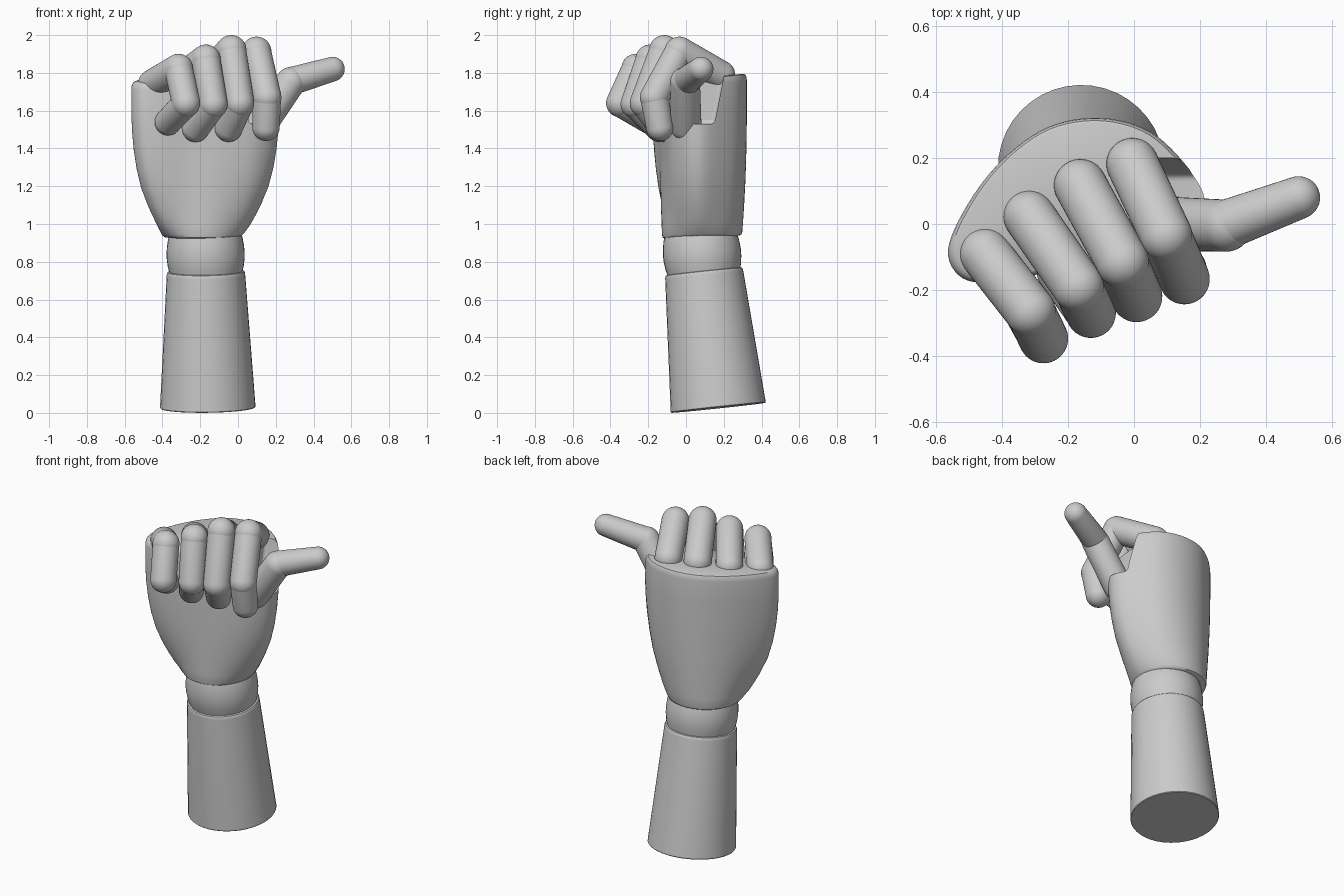
import bpy, bmesh, math
from mathutils import Vector

if "Cube" in bpy.data.objects:
    bpy.data.objects.remove(bpy.data.objects["Cube"])

N = 40


def loft(name, rings, angle=40):
    """Skin a stack of closed rings; rings collapsed to a point close the ends."""
    bm = bmesh.new()
    vs = [[bm.verts.new(p) for p in ring] for ring in rings]
    n = len(rings[0])
    for lo, hi in zip(vs, vs[1:]):
        for i in range(n):
            j = (i + 1) % n
            bm.faces.new((lo[i], lo[j], hi[j], hi[i]))
    bmesh.ops.remove_doubles(bm, verts=bm.verts, dist=1e-5)
    bmesh.ops.recalc_face_normals(bm, faces=bm.faces)
    me = bpy.data.meshes.new(name)
    bm.to_mesh(me)
    bm.free()
    ob = bpy.data.objects.new(name, me)
    bpy.context.collection.objects.link(ob)
    smooth(ob, angle)
    return ob


def smooth(ob, angle):
    bpy.ops.object.select_all(action='DESELECT')
    ob.select_set(True)
    bpy.context.view_layer.objects.active = ob
    bpy.ops.object.shade_smooth_by_angle(angle=math.radians(angle))


def revolve(name, a, b, profile):
    """Turn (radius, height) pairs around the axis a -> b, heights from a."""
    a, b = Vector(a), Vector(b)
    q = (b - a).to_track_quat('Z', 'Y')
    rings = []
    for r, h in profile:
        rings.append([a + q @ Vector((r * math.cos(2 * math.pi * i / N),
                                      r * math.sin(2 * math.pi * i / N), h))
                      for i in range(N)])
    return loft(name, rings)


def capsule(name, a, b, ra, rb, k=10):
    length = (Vector(b) - Vector(a)).length
    arc = [math.pi / 2 * i / k for i in range(k + 1)]
    prof = [(ra * math.sin(t), -ra * math.cos(t)) for t in arc]
    prof += [(rb * math.cos(t), length + rb * math.sin(t)) for t in arc]
    return revolve(name, a, b, prof)


# Forearm: tilted tapered cylinder with a softened upper rim
base, top = (-0.16, 0.171, 0.027), (-0.17, 0.095, 0.745)
revolve("forearm", base, top,
        [(0, 0), (0.25, 0), (0.253, 0.004), (0.208, 0.705), (0.207, 0.716),
         (0.203, 0.724), (0.19, 0.728), (0, 0.728)])

# Wrist: barrel shaped joint
revolve("wrist", top, (-0.173, 0.075, 0.94),
        [(0, -0.03), (0.188, -0.03), (0.193, 0), (0.201, 0.03), (0.206, 0.07),
         (0.207, 0.1), (0.204, 0.14), (0.197, 0.18), (0.188, 0.21), (0, 0.21)])

# Palm: round at the wrist, swelling into a turned D-shaped section
outline = [Vector(p) for p in (
    (-0.565, -0.08), (-0.52, -0.165), (-0.41, -0.175), (-0.25, -0.145),
    (-0.08, -0.125), (0.09, -0.085), (0.19, -0.01), (0.218, 0.075),
    (0.165, 0.17), (0.05, 0.28), (-0.1, 0.322), (-0.26, 0.295),
    (-0.4, 0.195), (-0.505, 0.06))]


def spline(pts, steps):
    out = []
    for i in range(len(pts)):
        p0, p1, p2, p3 = (pts[(i + d) % len(pts)] for d in (-1, 0, 1, 2))
        for s in range(steps):
            t = s / steps
            out.append(0.5 * (2 * p1 + (p2 - p0) * t
                              + (2 * p0 - 5 * p1 + 4 * p2 - p3) * t ** 2
                              + (3 * p1 - p0 - 3 * p2 + p3) * t ** 3))
    return out


section = spline(outline, 6)
mid = Vector((-0.175, 0.08))
levels = [(0.93, 0, 0), (0.93, 0, 0.93), (0.937, 0, 0.985), (0.95, 0.05, 1),
          (1.0, 0.23, 1), (1.05, 0.37, 1), (1.1, 0.5, 1), (1.2, 0.71, 1),
          (1.3, 0.84, 1), (1.4, 0.925, 1), (1.5, 0.975, 1), (1.6, 1, 1),
          (1.735, 1, 1), (1.755, 1, 0.99), (1.768, 1, 0.965), (1.773, 1, 0.93),
          (1.773, 1, 0)]
rings = []
for z, t, s in levels:
    ring = []
    for p in section:
        circle = Vector((-0.19, 0.085)) + (p - mid).normalized() * 0.212
        q = mid + (circle.lerp(p, t) - mid) * s
        tilt = 0.1 * (q.y - 0.08) * (0.4 + 0.6 * (z - 0.93) / 0.84)
        ring.append(Vector((q.x, q.y, z + tilt)))
    rings.append(ring)
palm = loft("palm", rings)

# Thumb notch cut out of the palm, its back wall leaning backwards
bpy.ops.mesh.primitive_cube_add(size=1, location=(0.255, -0.08, 1.78))
cutter = bpy.context.object
cutter.name = "thumb_notch_cutter"
cutter.scale = (0.4, 0.46, 0.5)
bpy.ops.object.transform_apply(location=False, rotation=False, scale=True)
for v in cutter.data.vertices:
    if v.co.y > 0:
        v.co.y += 0.1 if v.co.z > 0 else 0.0
bev = cutter.modifiers.new("round", 'BEVEL')
bev.width, bev.segments = 0.02, 4
cutter.hide_render = True
cut = palm.modifiers.new("notch", 'BOOLEAN')
cut.operation, cut.object, cut.solver = 'DIFFERENCE', cutter, 'EXACT'
bpy.context.view_layer.objects.active = palm
bpy.ops.object.modifier_apply(modifier=cut.name)
bpy.data.objects.remove(cutter)
smooth(palm, 35)

# Fingers: knuckle, middle joint, end joint, tip
fingers = {
    "index": (0.079, (-0.005, 0.182, 1.788), (0.098, -0.035, 1.913),
              (0.153, -0.167, 1.67), (0.148, -0.138, 1.512)),
    "middle": (0.08, (-0.163, 0.117, 1.783), (-0.035, -0.115, 1.92),
               (0.008, -0.22, 1.64), (-0.05, -0.12, 1.508)),
    "ring": (0.078, (-0.318, 0.023, 1.763), (-0.17, -0.19, 1.872),
             (-0.131, -0.27, 1.635), (-0.225, -0.14, 1.505)),
    "little": (0.077, (-0.452, -0.09, 1.742), (-0.315, -0.265, 1.824),
               (-0.275, -0.348, 1.64), (-0.37, -0.18, 1.54)),
}
for name, (r, *pts) in fingers.items():
    for i, part in enumerate(("base", "middle", "end")):
        ra = r * (1 - 0.025 * i)
        rb = ra if i < 2 else r * 0.92
        capsule(f"{name}_finger_{part}", pts[i], pts[i + 1], ra, rb)

# Thumb
capsule("thumb_base", (0.12, 0, 1.52), (0.28, -0.005, 1.752), 0.082, 0.079)
capsule("thumb_end", (0.285, 0.0, 1.757), (0.5, 0.08, 1.82), 0.075, 0.065)
